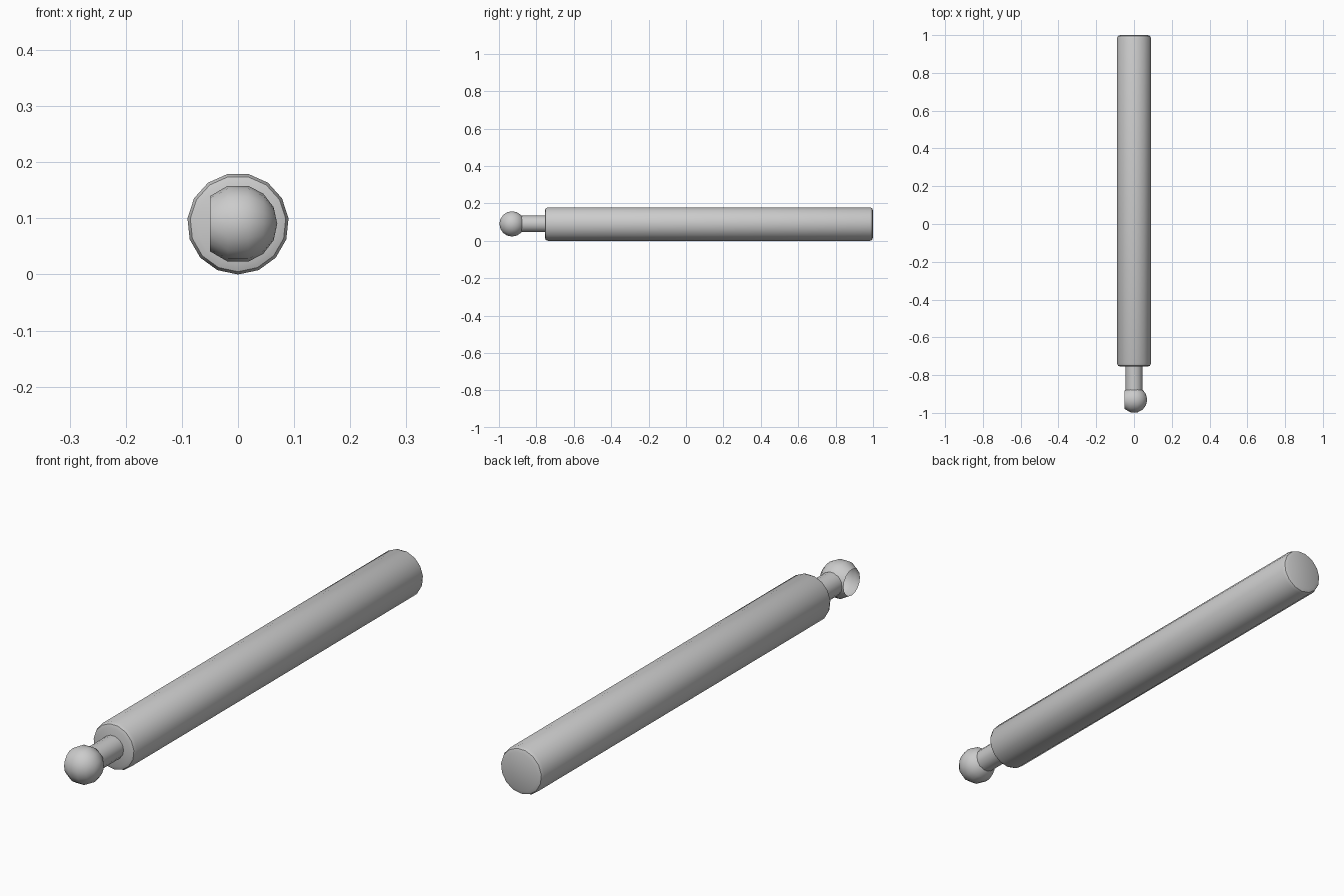
import bpy, bmesh
from math import sin, cos, pi, radians

if "Cube" in bpy.data.objects:
    bpy.data.objects.remove(bpy.data.objects["Cube"])

AXIS_Z = 0.0905


def lathe(name, profile, sides, axis, centre, start=0.0, angle=40):
    """Revolve (position, radius) points about the x or y axis; radius 0 closes the end."""
    bm = bmesh.new()
    rings = []
    for t, r in profile:
        ring = []
        for i in range(1 if r == 0 else sides):
            a = start + 2 * pi * i / sides
            u, v = r * sin(a), -r * cos(a)
            co = (u, t, v) if axis == 'y' else (t, u, v)
            ring.append(bm.verts.new([p + q for p, q in zip(co, centre)]))
        rings.append(ring)
    for a, b in zip(rings, rings[1:]):
        for i in range(sides):
            j = (i + 1) % sides
            quad = [a[i % len(a)], a[j % len(a)], b[j % len(b)], b[i % len(b)]]
            bm.faces.new(list(dict.fromkeys(quad)))
    bmesh.ops.recalc_face_normals(bm, faces=bm.faces)
    mesh = bpy.data.meshes.new(name)
    bm.to_mesh(mesh)
    bm.free()
    obj = bpy.data.objects.new(name, mesh)
    bpy.context.collection.objects.link(obj)
    bpy.context.view_layer.objects.active = obj
    bpy.ops.object.select_all(action='DESELECT')
    obj.select_set(True)
    bpy.ops.object.shade_smooth_by_angle(angle=radians(angle))
    return obj


# Long cylinder with rounded rims
R, front, back = 0.0905, -0.755, 1.0
lathe("cylinder_body",
      [(front, 0), (front, R - 0.018), (front + 0.005, R - 0.005), (front + 0.017, R),
       (back - 0.017, R), (back - 0.005, R - 0.005), (back, R - 0.018), (back, 0)],
      15, 'y', (0, 0, AXIS_Z))

# Narrow rod between body and ball socket
lathe("rod_neck", [(-0.88, 0.045), (-0.755, 0.045)], 14, 'y', (0, 0, AXIS_Z), pi / 14)

# Hollow socket shell, open on the left side
ball = 0.07
arc = [radians(d) for d in (135, 105, 75, 50, 25)]
lathe("ball_socket",
      [(ball * cos(a), ball * sin(a)) for a in arc] + [(ball, 0)],
      16, 'x', (0, -0.93, AXIS_Z), 0, 60)
